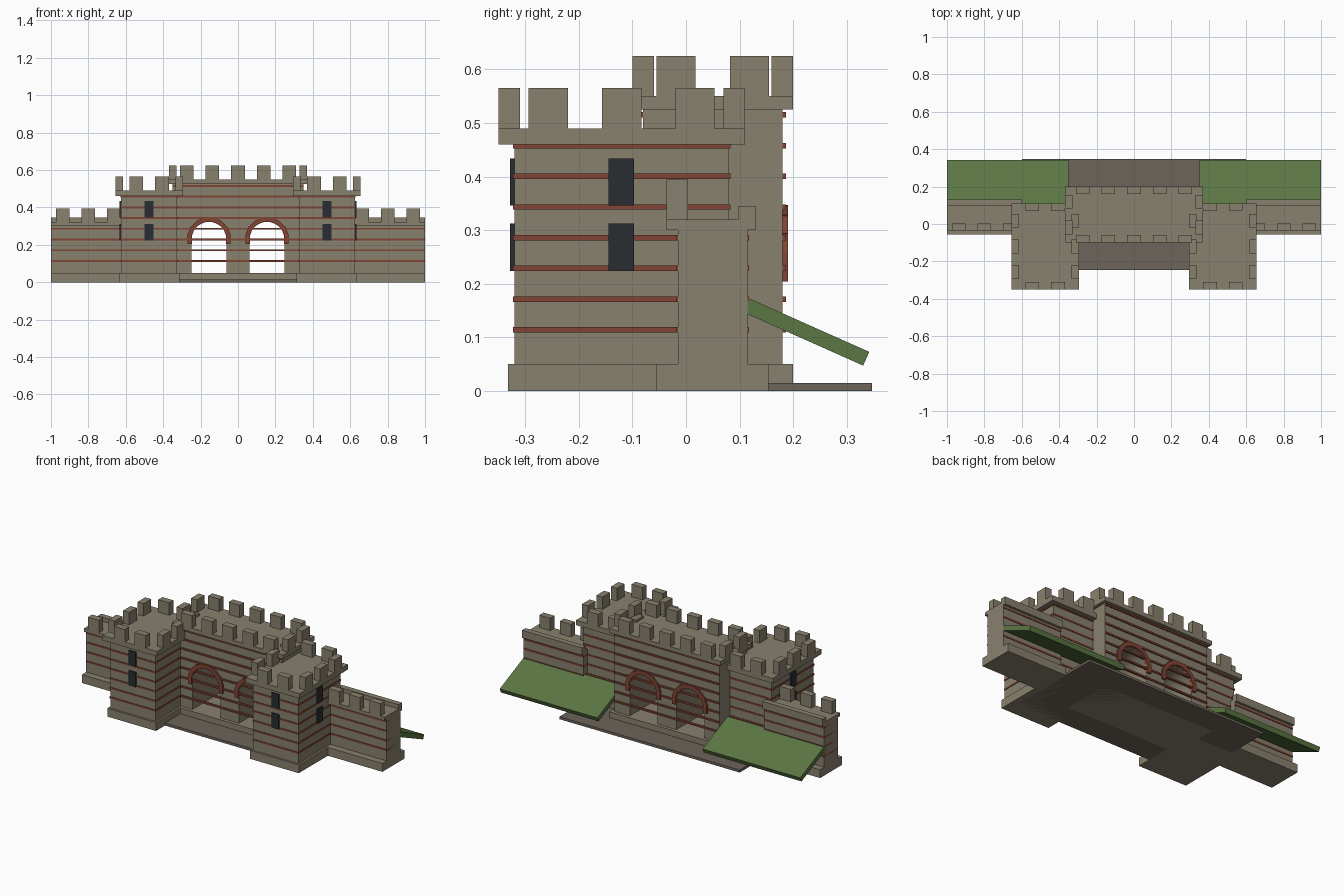
import bpy, bmesh, math
from mathutils import Matrix

if "Cube" in bpy.data.objects:
    bpy.data.objects.remove(bpy.data.objects["Cube"])


def material(name, rgb):
    m = bpy.data.materials.new(name)
    m.diffuse_color = (*rgb, 1)
    m.use_nodes = True
    m.node_tree.nodes["Principled BSDF"].inputs["Base Color"].default_value = m.diffuse_color
    return m


STONE = material("stone", (0.25, 0.218, 0.158))
BRICK = material("brick", (0.22, 0.058, 0.034))
GRASS = material("grass", (0.105, 0.18, 0.057))
DARK = material("dark_glass", (0.022, 0.027, 0.032))
PAVING = material("paving", (0.155, 0.128, 0.103))


def finish(name, bm, mat):
    bmesh.ops.recalc_face_normals(bm, faces=bm.faces)
    me = bpy.data.meshes.new(name)
    bm.to_mesh(me)
    bm.free()
    me.materials.append(mat)
    ob = bpy.data.objects.new(name, me)
    bpy.context.collection.objects.link(ob)
    return ob


def add_box(bm, x, y, z):
    size = [b - a for a, b in (x, y, z)]
    mid = [(a + b) / 2 for a, b in (x, y, z)]
    bmesh.ops.create_cube(bm, size=1, matrix=Matrix.Translation(mid) @ Matrix.Diagonal((*size, 1)))


def boxes(name, items, mat=STONE):
    bm = bmesh.new()
    for it in items:
        add_box(bm, *it)
    return finish(name, bm, mat)


def grow(r, d):
    return (min(r) - d, max(r) + d)


def flip(r, s):
    return tuple(sorted((r[0] * s, r[1] * s)))


def spread(r, n, step=0.137, w=0.073):
    """n evenly spaced merlon ranges centred on r"""
    c = (r[0] + r[1]) / 2
    return [(c + (i - (n - 1) / 2) * step - w / 2, c + (i - (n - 1) / 2) * step + w / 2) for i in range(n)]


def battlements(name, x, y, z0, z1, nx, ny, t=0.04):
    z, z_up = (z0, z1), (z1, z1 + 0.075)
    boxes(name + "_parapet_slab", [(x, y, z)])
    m = []
    for r in spread(x, nx):
        m += [(r, (y[0], y[0] + t), z_up), (r, (y[1] - t, y[1]), z_up)]
    for r in spread(y, ny):
        m += [((x[0], x[0] + t), r, z_up), ((x[1] - t, x[1]), r, z_up)]
    boxes(name + "_merlons", m)


def course(i):
    z = 0.114 + i * 0.0573
    return (z - 0.005, z + 0.005)


# Paving under the gate
boxes("paving", [((-0.6, 0.6), (-0.247, 0.347), (0, 0.015))], PAVING)

# Gatehouse with two arched passages
GX, GY = (-0.35, 0.35), (-0.08, 0.18)
ARCH_X, ARCH_Z, ARCH_R = 0.155, 0.23, 0.093
gate = boxes("gatehouse_body", [(GX, GY, (0.05, 0.525))])
for s in (-1, 1):
    bm = bmesh.new()
    pts = [(ARCH_R, 0.03), (-ARCH_R, 0.03)]
    pts += [(-ARCH_R * math.cos(a), ARCH_Z + ARCH_R * math.sin(a))
            for a in (math.pi * k / 16 for k in range(17))]
    face = bm.faces.new([bm.verts.new((s * ARCH_X + px, -0.2, pz)) for px, pz in pts])
    ext = bmesh.ops.extrude_face_region(bm, geom=[face])
    bmesh.ops.translate(bm, vec=(0, 0.5, 0), verts=[v for v in ext["geom"] if isinstance(v, bmesh.types.BMVert)])
    cutter = finish("arch_cutter", bm, STONE)
    cutter.hide_render = True
    mod = gate.modifiers.new("passage", "BOOLEAN")
    mod.operation, mod.solver, mod.object = "DIFFERENCE", "EXACT", cutter
    bpy.context.view_layer.objects.active = gate
    bpy.ops.object.modifier_apply(modifier=mod.name)
    bpy.data.objects.remove(cutter)

boxes("gatehouse_base", [(grow(GX, 0.02), grow(GY, 0.02), (0, 0.05))])
battlements("gatehouse", grow(GX, 0.02), grow(GY, 0.02), 0.525, 0.55, 5, 2)
boxes("gatehouse_brick_courses",
      [(GX, grow((y, y), 0.0065), course(i)) for i in range(8) for y in GY], BRICK)

# Arch rings made from wedge blocks, front and back
for s, side in ((-1, "left"), (1, "right")):
    bm = bmesh.new()
    for y in GY:
        for k in range(9):
            a = math.pi * k / 8
            mat = (Matrix.Translation((s * ARCH_X, y, ARCH_Z)) @ Matrix.Rotation(-a, 4, 'Y')
                   @ Matrix.Translation((0.104, 0, 0)) @ Matrix.Diagonal((0.024, 0.02, 0.052, 1)))
            bmesh.ops.create_cube(bm, size=1, matrix=mat)
    finish(side + "_arch_ring", bm, BRICK)

for s, side in ((-1, "left"), (1, "right")):
    # Projecting tower
    tx, ty = flip((0.325, 0.625), s), (-0.32, 0.08)
    boxes(side + "_tower_body", [(tx, ty, (0.05, 0.46))])
    boxes(side + "_tower_base", [(grow(tx, 0.012), grow(ty, 0.012), (0, 0.05))])
    battlements(side + "_tower", grow(tx, 0.03), grow(ty, 0.03), 0.46, 0.49, 2, 3)
    boxes(side + "_tower_brick_courses",
          [(grow(tx, 0.003), grow(ty, 0.003), course(i)) for i in range(7)], BRICK)
    # Slit windows on the front and outer faces
    win = []
    for z in ((0.224, 0.312), (0.346, 0.434)):
        win.append((flip((0.451, 0.499), s), (-0.328, -0.31), z))
        win.append((flip((0.615, 0.633), s), (-0.145, -0.097), z))
    boxes(side + "_tower_windows", win, DARK)

    # Side wall with front merlons and low rear parapet
    wx, wy = flip((0.6, 1.0), s), (-0.015, 0.115)
    boxes(side + "_wall_body", [(wx, wy, (0.05, 0.3))])
    boxes(side + "_wall_base", [(wx, (-0.056, 0.154), (0, 0.05))])
    boxes(side + "_wall_walk", [(wx, (-0.036, 0.13), (0.3, 0.32))])
    boxes(side + "_wall_rear_parapet", [(wx, (0.097, 0.13), (0.32, 0.345))])
    boxes(side + "_wall_merlons", [(r, (-0.036, 0.004), (0.32, 0.395)) for r in spread(wx, 3)])
    boxes(side + "_wall_brick_courses",
          [(wx, grow(wy, 0.003), course(i)) for i in range(4)], BRICK)

    # Sloping grass bank behind the wall
    bm = bmesh.new()
    bmesh.ops.create_cube(bm, size=1, matrix=Matrix.Translation((s * 0.675, 0.2175, 0.113))
                          @ Matrix.Rotation(math.radians(-24), 4, 'X') @ Matrix.Diagonal((0.65, 0.26, 0.028, 1)))
    finish(side + "_grass_bank", bm, GRASS)
